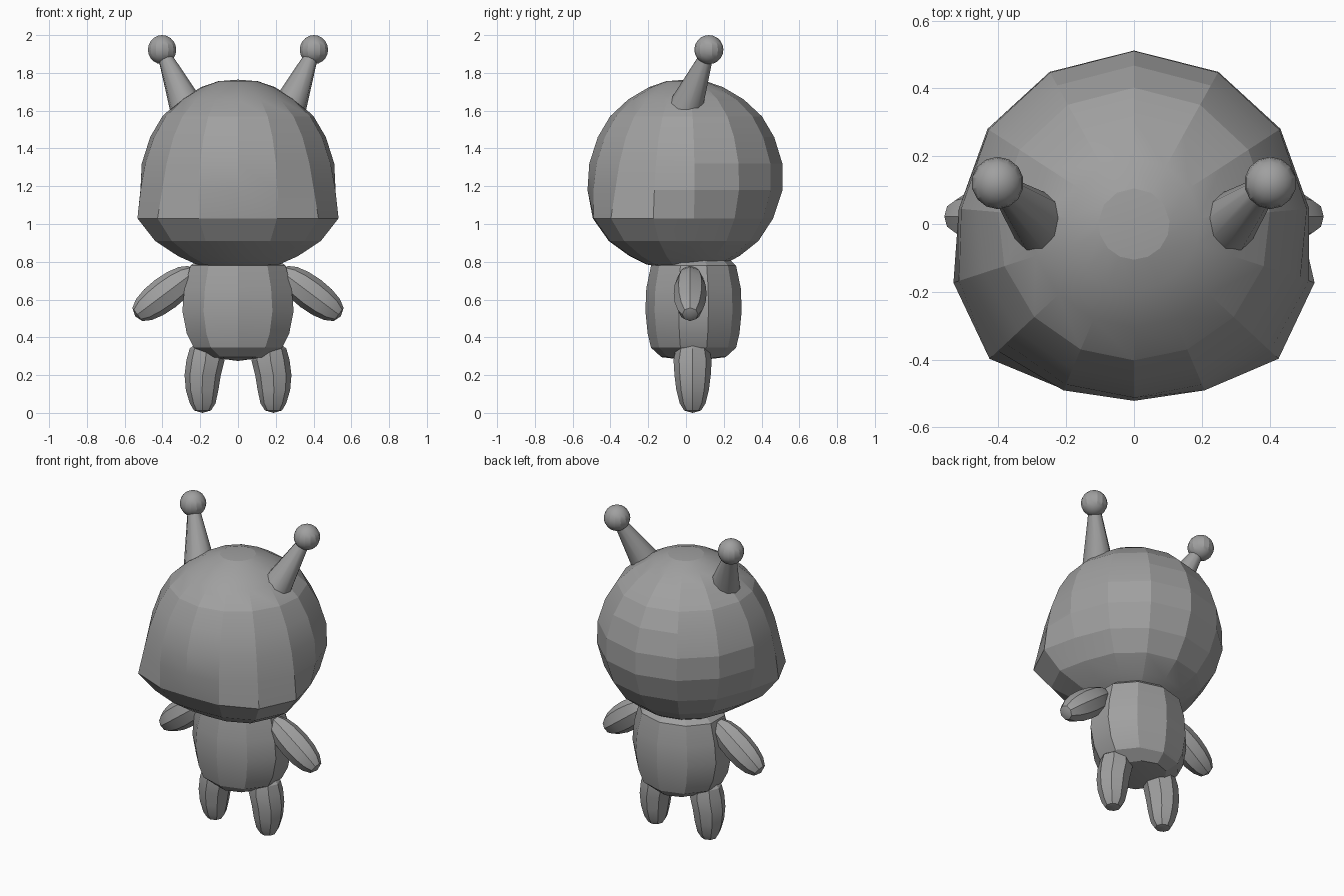
import bpy, bmesh, math
from mathutils import Vector

if "Cube" in bpy.data.objects:
    bpy.data.objects.remove(bpy.data.objects["Cube"])

grey = bpy.data.materials.new("grey")
grey.diffuse_color = (0.35, 0.35, 0.35, 1)
grey.use_nodes = True
grey.node_tree.nodes["Principled BSDF"].inputs["Base Color"].default_value = grey.diffuse_color


def finish(bm, name, smooth=20):
    """Turn a bmesh into a named object, smooth below the given angle."""
    bmesh.ops.recalc_face_normals(bm, faces=bm.faces)
    mesh = bpy.data.meshes.new(name)
    bm.to_mesh(mesh)
    bm.free()
    mesh.materials.append(grey)
    ob = bpy.data.objects.new(name, mesh)
    bpy.context.collection.objects.link(ob)
    bpy.ops.object.select_all(action='DESELECT')
    ob.select_set(True)
    bpy.context.view_layer.objects.active = ob
    bpy.ops.object.shade_smooth_by_angle(angle=math.radians(smooth))
    return ob


def loft(name, rings, bottom, top, smooth=20):
    """Skin a stack of point rings and close both ends with a pole."""
    bm = bmesh.new()
    rows = [[bm.verts.new(p) for p in ring] for ring in rings]
    n = len(rows[0])
    for a, b in zip(rows, rows[1:]):
        for i in range(n):
            j = (i + 1) % n
            bm.faces.new((a[i], a[j], b[j], b[i]))
    for row, pole in ((rows[0], bottom), (rows[-1], top)):
        tip = bm.verts.new(pole)
        for i in range(n):
            bm.faces.new((row[i], row[(i + 1) % n], tip))
    return finish(bm, name, smooth)


def ring(cx, cy, z, rx, ry, n):
    return [(cx + rx * math.sin(2 * math.pi * i / n),
             cy + ry * math.cos(2 * math.pi * i / n), z) for i in range(n)]


# Head: round dome with cheeks pushed out around the front.
# Angle and widening of each spoke, from the back round to the front.
spokes = [(0, 0.01), (29, 0.02), (57, 0.035), (85, 0.06),
          (108, 0.225), (133, 0.275), (157, 0.16), (180, 0.08)]
# Height, radius and amount of widening of each ring
levels = [(0.768, 0.1, 0.6), (0.785, 0.195, 0.75), (0.83, 0.28, 0.85),
          (0.91, 0.38, 0.95), (1.03, 0.457, 1), (1.18, 0.51, 0.28),
          (1.32, 0.51, 0.05), (1.46, 0.467, 0), (1.57, 0.402, 0),
          (1.66, 0.305, 0), (1.725, 0.195, 0), (1.756, 0.105, 0)]
head = []
for z, r, bulge in levels:
    half = [(r * (1 + c * bulge) * math.sin(math.radians(a)),
             r * (1 + c * bulge) * math.cos(math.radians(a)), z) for a, c in spokes]
    half[0], half[-1] = (0, half[0][1], z), (0, half[-1][1], z)
    head.append(half + [(-x, y, z) for x, y, z in half[-2:0:-1]])
loft("head", head, (0, 0, 0.762), (0, 0, 1.764), 13)

# Body: rounded barrel
body = [(0.295, 0.16, 0.17), (0.345, 0.245, 0.225), (0.42, 0.285, 0.243),
        (0.54, 0.31, 0.255), (0.66, 0.298, 0.25), (0.78, 0.265, 0.225),
        (0.84, 0.18, 0.16)]
loft("body", [ring(0, 0.04, z, rx, ry, 10) for z, rx, ry in body],
     (0, 0.04, 0.275), (0, 0.04, 0.86))

leg = [(0.013, 0.188, 0.045), (0.05, 0.187, 0.068), (0.12, 0.19, 0.086),
       (0.2, 0.187, 0.096), (0.28, 0.172, 0.101), (0.34, 0.168, 0.088),
       (0.37, 0.165, 0.055)]
for side, s in (("left", -1), ("right", 1)):
    # Leg: tapered bean
    loft(side + "_leg", [ring(s * x, 0.035, z, r, r, 8) for z, x, r in leg],
         (s * 0.188, 0.035, 0), (s * 0.165, 0.035, 0.38))

    # Arm: slanted, blunt-ended ellipsoid
    bm = bmesh.new()
    bmesh.ops.create_uvsphere(bm, u_segments=8, v_segments=8, radius=1)
    for v in bm.verts:
        r = math.hypot(v.co.x, v.co.y)
        if r > 0.01:
            v.co.x *= r ** -0.25
            v.co.y *= r ** -0.25
    bmesh.ops.scale(bm, vec=(0.087, 0.09, 0.2), verts=bm.verts)
    arm = finish(bm, side + "_arm")
    arm.location = (s * 0.385, 0.022, 0.632)
    arm.rotation_euler = Vector((s * 0.8, 0, -0.6)).to_track_quat('Z', 'Y').to_euler()

    # Antenna: leaning cone with a ball on the end
    base, tip = Vector((s * 0.275, 0.002, 1.625)), Vector((s * 0.393, 0.113, 1.9))
    bm = bmesh.new()
    bmesh.ops.create_cone(bm, cap_ends=True, segments=10, radius1=0.09,
                          radius2=0.034, depth=(tip - base).length)
    stalk = finish(bm, side + "_antenna", 40)
    stalk.location = (base + tip) / 2
    stalk.rotation_euler = (tip - base).to_track_quat('Z', 'Y').to_euler()

    bm = bmesh.new()
    bmesh.ops.create_uvsphere(bm, u_segments=14, v_segments=10, radius=0.077)
    ball = finish(bm, side + "_antenna_ball")
    ball.location = (s * 0.402, 0.121, 1.923)
